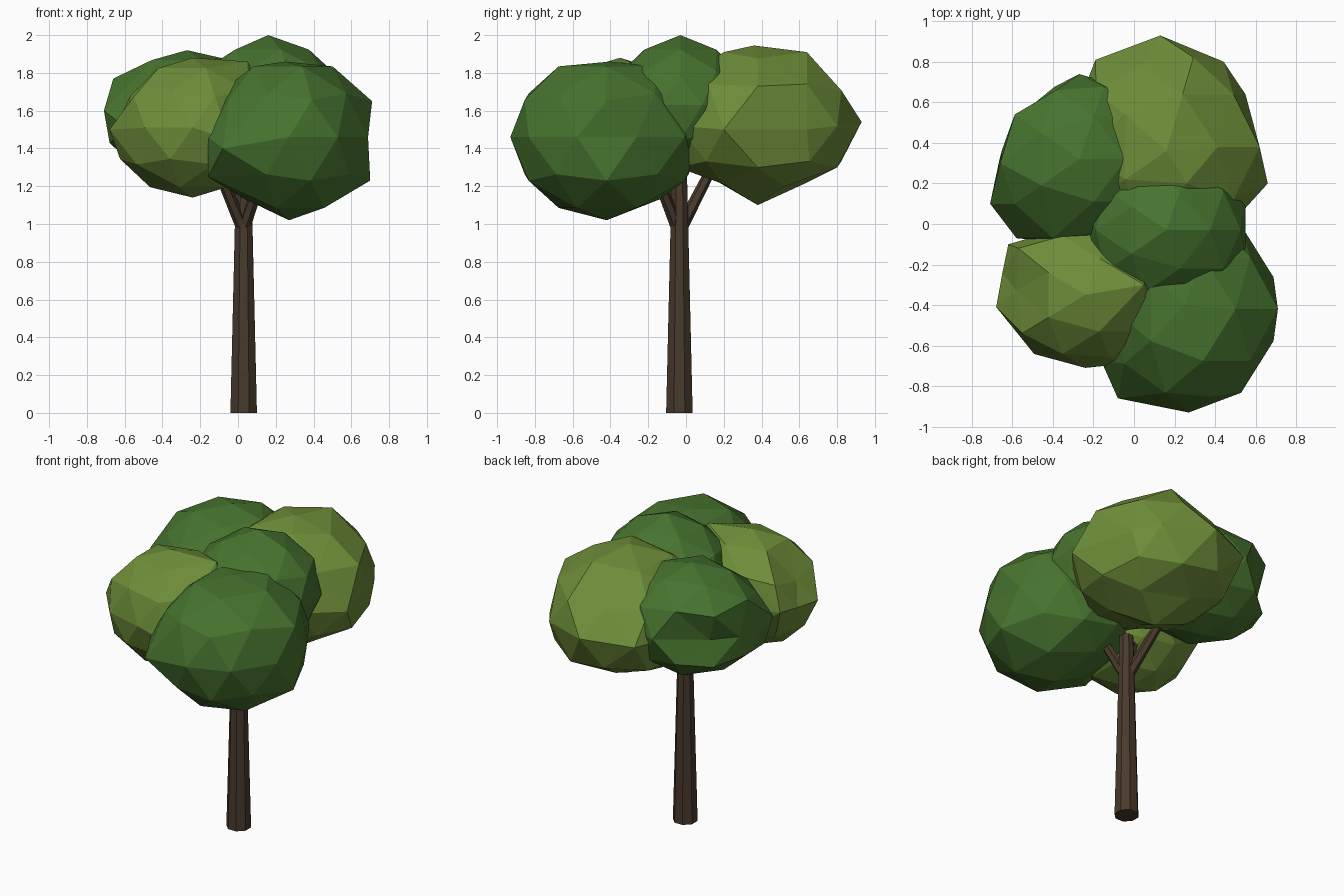
import bpy
import bmesh
from math import pi
from mathutils import Vector, Matrix

cube = bpy.data.objects.get("Cube")
if cube:
    bpy.data.objects.remove(cube, do_unlink=True)


def make_material(name, rgb):
    mat = bpy.data.materials.new(name)
    mat.use_nodes = True
    mat.diffuse_color = (*rgb, 1)
    mat.node_tree.nodes["Principled BSDF"].inputs["Base Color"].default_value = (*rgb, 1)
    return mat


bark = make_material("brown bark", (0.066, 0.041, 0.024))
dark_leaf = make_material("dark green leaves", (0.063, 0.172, 0.028))
light_leaf = make_material("light green leaves", (0.155, 0.268, 0.041))


def add_object(name, bm, mat):
    mesh = bpy.data.meshes.new(name)
    bmesh.ops.recalc_face_normals(bm, faces=bm.faces)
    bm.to_mesh(mesh)
    bm.free()
    mesh.materials.append(mat)
    obj = bpy.data.objects.new(name, mesh)
    bpy.context.collection.objects.link(obj)
    return obj


def limb(name, start, end, r_start, r_end, sides):
    """Tapered, flat-sided log between two points."""
    start, end = Vector(start), Vector(end)
    axis = end - start
    turn = axis.to_track_quat('Z', 'Y').to_matrix().to_4x4()
    bm = bmesh.new()
    bmesh.ops.create_cone(
        bm, cap_ends=True, segments=sides, radius1=r_start, radius2=r_end, depth=axis.length,
        matrix=Matrix.Translation((start + end) / 2) @ turn @ Matrix.Rotation(pi / sides, 4, 'Z'))
    return add_object(name, bm, bark)


def leaf_clump(name, center, radii, mat, corners):
    """Faceted ball; the nearest corner is pulled to each given point."""
    shape = Matrix.Translation(center) @ Matrix.Diagonal((*radii, 1))
    bm = bmesh.new()
    bmesh.ops.create_icosphere(bm, subdivisions=2, radius=1)
    pulled = {}
    for corner in map(Vector, corners):
        aim = (shape.inverted() @ corner).normalized()
        pulled[min(bm.verts, key=lambda v: (v.co - aim).length)] = corner
    bm.transform(shape)
    for vert, corner in pulled.items():
        vert.co = corner
    return add_object(name, bm, mat)


# trunk and branches
limb("trunk", (0.03, -0.035, 0), (0.03, -0.035, 1.25), 0.076, 0.044, 8)
limb("back_branch", (0.02, -0.02, 0.99), (-0.1, 0.17, 1.36), 0.034, 0.026, 6)
limb("front_branch", (0.035, -0.05, 0.99), (0.15, -0.18, 1.32), 0.034, 0.026, 6)
limb("side_branch", (0.02, -0.05, 0.99), (-0.12, -0.14, 1.32), 0.034, 0.026, 6)

# crown
leaf_clump("front_left_clump", (0.27, -0.42, 1.46), (0.44, 0.51, 0.44), dark_leaf, [
    (0.25, -0.4, 1.86), (0.71, -0.42, 1.65), (0.7, -0.42, 1.23), (-0.16, -0.65, 1.25),
    (-0.16, -0.68, 1.46), (-0.08, -0.86, 1.4), (0.2, -0.14, 1.13), (0.04, -0.42, 1.13)])
leaf_clump("front_right_clump", (-0.24, -0.35, 1.51), (0.43, 0.36, 0.37), light_leaf, [
    (-0.68, -0.41, 1.5), (-0.62, -0.1, 1.52), (-0.05, -0.69, 1.45), (-0.58, -0.33, 1.63),
    (-0.57, -0.12, 1.68), (0.05, -0.3, 1.86)])
leaf_clump("back_right_clump", (-0.27, 0.32, 1.57), (0.44, 0.42, 0.35), dark_leaf, [
    (-0.66, 0.3, 1.77), (-0.71, 0.1, 1.6), (-0.65, 0.37, 1.55), (-0.53, 0.51, 1.55),
    (-0.58, -0.07, 1.5), (-0.68, 0.15, 1.43), (-0.4, -0.07, 1.7)])
leaf_clump("back_left_clump", (0.16, 0.38, 1.52), (0.48, 0.52, 0.42), light_leaf, [
    (0.13, 0.93, 1.54), (0.16, 0.36, 1.945), (0.24, 0.64, 1.91), (0.26, 0.2, 1.91),
    (0.62, 0.38, 1.73), (0.66, 0.2, 1.5), (-0.19, 0.81, 1.52), (0.08, 0.62, 1.21),
    (0.36, 0.2, 1.21), (0.08, 0.14, 1.24), (0.38, 0.52, 1.2), (-0.09, 0.38, 1.2),
    (0.03, 0.77, 1.7), (0.55, 0.64, 1.5)])
leaf_clump("top_clump", (0.16, -0.03, 1.63), (0.41, 0.38, 0.345), dark_leaf, [
    (0.16, -0.03, 2)])
